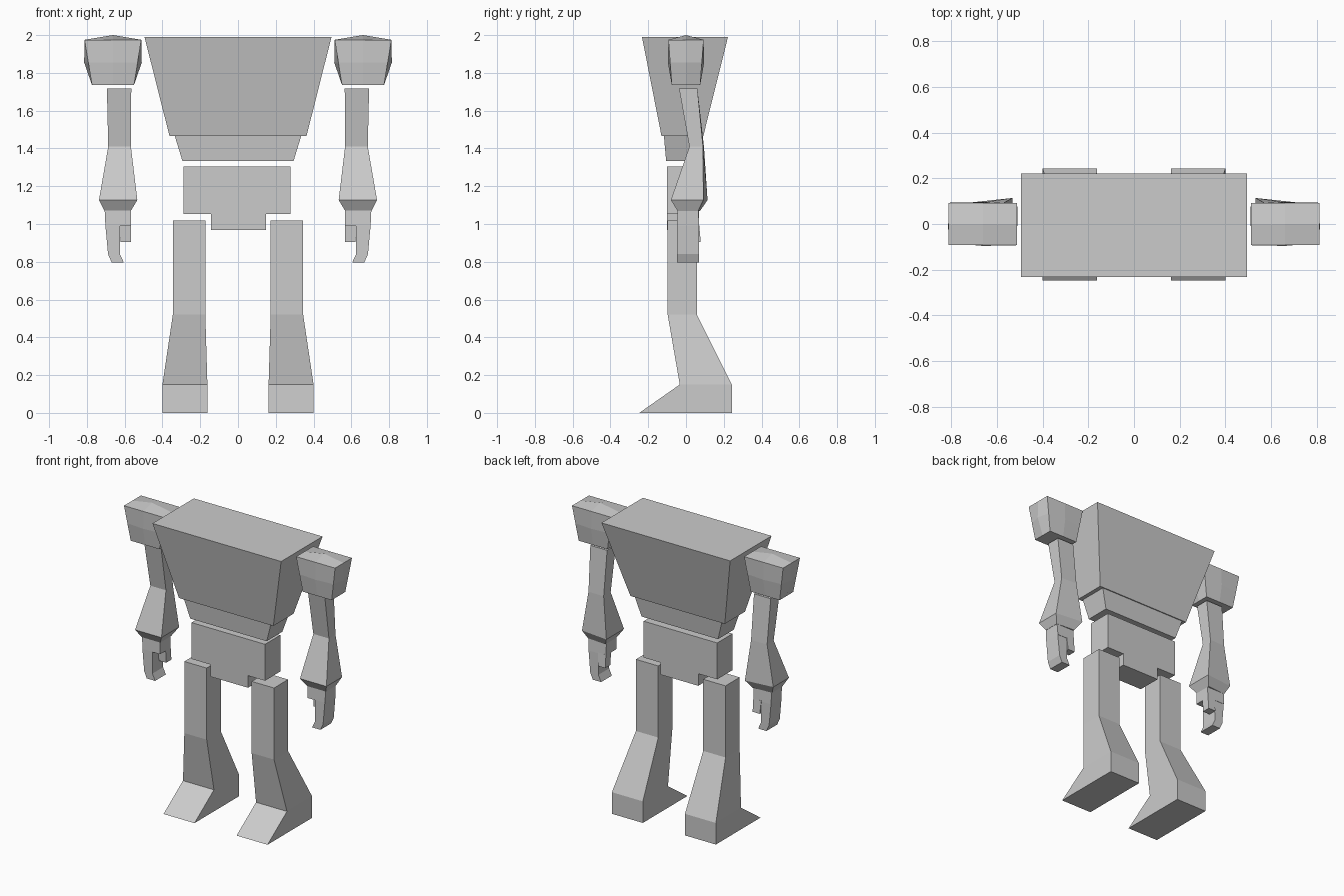
import bpy, bmesh

if "Cube" in bpy.data.objects:
    bpy.data.objects.remove(bpy.data.objects["Cube"])

grey = bpy.data.materials.new("plain_grey")
grey.diffuse_color = (0.6, 0.6, 0.6, 1)
grey.use_nodes = True
grey.node_tree.nodes["Principled BSDF"].inputs["Base Color"].default_value = grey.diffuse_color


def finish(name, bm, mirror=False):
    bmesh.ops.recalc_face_normals(bm, faces=bm.faces)
    me = bpy.data.meshes.new(name)
    bm.to_mesh(me)
    bm.free()
    me.materials.append(grey)
    ob = bpy.data.objects.new(name, me)
    bpy.context.collection.objects.link(ob)
    if mirror:
        ob.modifiers.new("Mirror", 'MIRROR').use_axis[0] = True
    return ob


def loft(name, rings, mirror=False):
    """Box sections (x0, x1, y0, y1, z, extra depth of inner back corner)."""
    bm = bmesh.new()
    loops = []
    for x0, x1, y0, y1, z, *extra in rings:
        e = extra[0] if extra else 0
        pts = [(x0, y0, z), (x1, y0, z), (x1, y1, z), (x0, y1 + e, z)]
        loops.append([bm.verts.new(p) for p in pts])
    for a, b in zip(loops, loops[1:]):
        for i in range(4):
            j = (i + 1) % 4
            bm.faces.new((a[i], a[j], b[j], b[i]))
    bm.faces.new(loops[0])
    bm.faces.new(loops[-1])
    return finish(name, bm, mirror)


# Torso
loft("chest", [(-.495, .495, -.233, .222, 1.99), (-.363, .363, -.13, .092, 1.467)])
loft("waist", [(-.335, .335, -.117, .085, 1.467), (-.294, .294, -.105, .068, 1.333)])

# Pelvis: T-shaped profile extruded front to back
bm = bmesh.new()
profile = [(-.288, 1.305), (-.288, 1.052), (-.142, 1.052), (-.142, .968),
           (.147, .968), (.147, 1.052), (.278, 1.052), (.278, 1.305)]
face = bm.faces.new([bm.verts.new((x, -.1, z)) for x, z in profile])
ext = bmesh.ops.extrude_face_region(bm, geom=[face])
bmesh.ops.translate(bm, vec=(0, .168, 0),
                    verts=[v for v in ext["geom"] if isinstance(v, bmesh.types.BMVert)])
finish("pelvis", bm)

# Legs with wedge feet
loft("leg", [(.173, .345, -.097, .058, 1.018), (.173, .345, -.097, .058, .52),
             (.162, .4, -.033, .243, .15), (.162, .4, -.247, .243, 0)], True)

# Shoulder pads: tapered box with pushed-out face centres
bm = bmesh.new()
bmesh.ops.create_cube(bm, size=2)
bmesh.ops.subdivide_edges(bm, edges=bm.edges[:], cuts=1, use_grid_fill=True)
for v in bm.verts:
    x, y, z = v.co
    t = (z + 1) / 2
    zero = [abs(c) < .01 for c in (x, y, z)]
    px = x * (.111 + .039 * t)
    py = y * (.075 + .018 * t)
    pz = 1.735 + .24 * t
    if zero[1] and zero[2]:
        px += .022 * x
    if zero[0] and zero[2]:
        py += .012 * y
    if zero[0] and zero[1] and z > 0:
        pz += .025
    v.co = (.662 + px, py, pz)
finish("shoulder", bm, True)

# Arms, flaring to a cuff at the wrist
loft("arm", [(.565, .694, -.037, .06, 1.718), (.567, .687, .018, .09, 1.41, .005),
             (.533, .736, -.08, .092, 1.127, .022), (.567, .708, -.045, .065, 1.07, .01)], True)

# Hands: palm, curled fingers, thumb
loft("palm", [(.567, .706, -.045, .065, 1.075), (.567, .702, -.048, .07, .99)], True)
loft("fingers", [(.625, .702, -.048, .068, .992), (.625, .688, -.048, .07, .84),
                 (.604, .668, -.048, .07, .795)], True)
loft("thumb", [(.567, .628, .015, .07, .995), (.567, .622, .02, .078, .905)], True)
